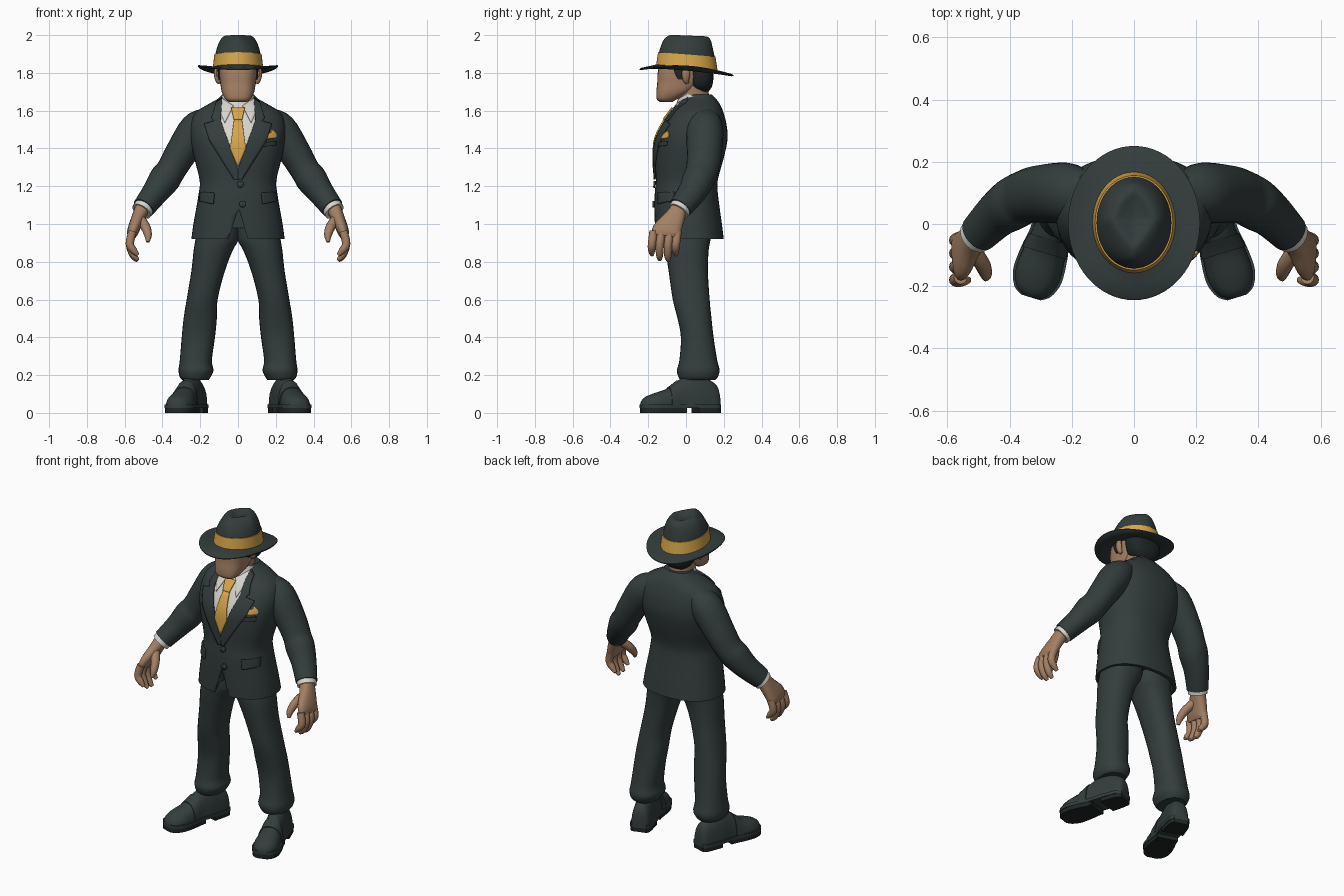
import bpy, bmesh, math
from mathutils import Vector
from mathutils.bvhtree import BVHTree

if "Cube" in bpy.data.objects:
    bpy.data.objects.remove(bpy.data.objects["Cube"])


def material(name, r, g, b):
    m = bpy.data.materials.new(name)
    m.diffuse_color = (r, g, b, 1)
    m.use_nodes = True
    m.node_tree.nodes["Principled BSDF"].inputs["Base Color"].default_value = m.diffuse_color
    return m


SUIT = material("charcoal_cloth", 0.034, 0.046, 0.046)
GOLD = material("gold_cloth", 0.68, 0.38, 0.07)
SKIN = material("skin", 0.37, 0.215, 0.125)
SHIRT = material("white_cloth", 0.68, 0.66, 0.62)
DARK = material("dark_hair_and_sole", 0.014, 0.019, 0.019)


def finish(name, bm, mat, mirror=False, angle=40):
    bmesh.ops.recalc_face_normals(bm, faces=bm.faces)
    me = bpy.data.meshes.new(name)
    bm.to_mesh(me)
    bm.free()
    me.materials.append(mat)
    me.shade_smooth()
    me.set_sharp_from_angle(angle=math.radians(angle))
    ob = bpy.data.objects.new(name, me)
    bpy.context.collection.objects.link(ob)
    if mirror:
        ob.modifiers.new("Mirror", 'MIRROR').use_mirror_merge = False
    return ob


def smooth(rows, k=4):
    """Catmull-Rom interpolation of number rows."""
    out = []
    for i in range(len(rows) - 1):
        a, b, c, d = rows[max(i - 1, 0)], rows[i], rows[i + 1], rows[min(i + 2, len(rows) - 1)]
        for j in range(k):
            t = j / k
            out.append([0.5 * (2 * q + (r - p) * t + (2 * p - 5 * q + 4 * r - s) * t * t
                               + (3 * q - p - 3 * r + s) * t ** 3) for p, q, r, s in zip(a, b, c, d)])
    return out + [list(rows[-1])]


def ring(c, u, v, n=32, p=2.0):
    """Superellipse around c with half-axis vectors u and v."""
    pts = []
    for i in range(n):
        a = 2 * math.pi * i / n
        x, y = math.cos(a), math.sin(a)
        pts.append(c + u * math.copysign(abs(x) ** (2 / p), x) + v * math.copysign(abs(y) ** (2 / p), y))
    return pts


def loft(name, rings, mat, mirror=False, closed=False, angle=40):
    bm = bmesh.new()
    vs = [[bm.verts.new(p) for p in r] for r in rings]
    n = len(vs[0])
    for a, b in zip(vs, vs[1:] + vs[:1] if closed else vs[1:]):
        for i in range(n):
            bm.faces.new((a[i], a[(i + 1) % n], b[(i + 1) % n], b[i]))
    if not closed:
        bm.faces.new(vs[0])
        bm.faces.new(vs[-1])
    return finish(name, bm, mat, mirror, angle)


def boxring(row, n=32, p=2.3):
    z, x0, x1, y0, y1 = row
    return ring(Vector(((x0 + x1) / 2, (y0 + y1) / 2, z)), Vector(((x1 - x0) / 2, 0, 0)),
                Vector((0, (y1 - y0) / 2, 0)), n, p)


def stack(name, rows, mat, mirror=False, n=32, p=2.3, k=4):
    return loft(name, [boxring(r, n, p) for r in smooth(rows, k)], mat, mirror)


def tube(name, pts, mat, mirror=True, n=20, p=2.0, k=4, ref=(0, 1, 0)):
    """Rows are x, y, z, half-width across, half-width along ref."""
    rows = smooth(pts, k)
    c = [Vector(r[:3]) for r in rows]
    rings = []
    for i, r in enumerate(rows):
        t = (c[min(i + 1, len(c) - 1)] - c[max(i - 1, 0)]).normalized()
        u = Vector(ref).cross(t).normalized()
        rings.append(ring(c[i], u * r[3], t.cross(u) * r[4], n, p))
    return loft(name, rings, mat, mirror)


# Jacket body with a hollow hem
body = [(0.92, .247, -.165, .20), (1.0, .236, -.166, .19), (1.15, .21, -.166, .17), (1.23, .203, -.16, .168),
        (1.35, .232, -.163, .20), (1.45, .25, -.155, .22), (1.53, .25, -.118, .214), (1.59, .225, -.078, .198),
        (1.63, .165, -.045, .182), (1.662, .108, -.015, .16), (1.685, .085, .01, .138)]
rings = [boxring((z, -w, w, a, b), 48) for z, w, a, b in smooth(body)]
rings = [boxring((z, -w, w, -w * .65, w * .75), 48) for z, w in ((.98, .21), (.921, .234))] + rings
jacket = loft("jacket", rings, SUIT)
bm = bmesh.new()
bm.from_mesh(jacket.data)
tree = BVHTree.FromBMesh(bm)
bm.free()


def plate(name, outline, mat, lift=.003, thick=.006, mirror=False, cuts=3):
    """Flat x-z outline wrapped onto the jacket front."""
    bm = bmesh.new()
    bm.faces.new([bm.verts.new((x, 0, z)) for x, z in outline])
    bmesh.ops.triangulate(bm, faces=bm.faces[:])
    for _ in range(cuts):
        bmesh.ops.subdivide_edges(bm, edges=bm.edges[:], cuts=1, use_grid_fill=True)
    for v in bm.verts:
        hit = tree.ray_cast(Vector((v.co.x, -1, v.co.z)), Vector((0, 1, 0)))[0]
        v.co.y = (hit.y if hit else 0) - lift
    ob = finish(name, bm, mat, mirror)
    s = ob.modifiers.new("Solidify", 'SOLIDIFY')
    s.thickness, s.offset = thick, 0


# Notch below the buttons
bm = bmesh.new()
tri = [[bm.verts.new((x, y, z)) for x, z in ((-.065, .88), (.065, .88), (.003, 1.08))] for y in (-.3, -.09)]
bm.faces.new(tri[0])
bm.faces.new(tri[1])
for i in range(3):
    bm.faces.new((tri[0][i], tri[0][i - 1], tri[1][i - 1], tri[1][i]))
cutter = finish("hem_cutter", bm, SUIT)
cutter.hide_render = True
cutter.hide_viewport = True
cutter.display_type = 'WIRE'
cut = jacket.modifiers.new("Hem notch", 'BOOLEAN')
cut.operation, cut.object = 'DIFFERENCE', cutter

# Shirt front, tie, lapels, pockets and buttons
plate("shirt_front", [(-.088, 1.655), (.088, 1.655), (.1, 1.56), (0, 1.28), (-.1, 1.56)], SHIRT, .002, .004, cuts=4)
plate("shirt_collar_wing", [(.025, 1.625), (.088, 1.668), (.098, 1.60), (.07, 1.535)], SHIRT, .008, .006, True)
plate("tie_blade", [(-.02, 1.56), (.02, 1.56), (.042, 1.40), (0, 1.30), (-.042, 1.40)], GOLD, .011, .008)
plate("tie_knot", [(-.036, 1.615), (.036, 1.615), (.022, 1.553), (-.022, 1.553)], GOLD, .015, .009)
plate("lapel", [(.082, 1.668), (.115, 1.645), (.14, 1.56), (.125, 1.545), (.178, 1.53), (.15, 1.44),
                (.022, 1.235), (0, 1.235), (0, 1.29), (.092, 1.55)], SUIT, .008, .009, True)
plate("pocket_flap", [(.125, 1.165), (.2, 1.17), (.203, 1.12), (.13, 1.105)], SUIT, .006, .009, True)
plate("breast_pocket", [(.125, 1.43), (.2, 1.44), (.2, 1.415), (.125, 1.41)], SUIT, .005, .008)
plate("pocket_square", [(.13, 1.448), (.205, 1.455), (.205, 1.475), (.185, 1.497), (.17, 1.478)], GOLD, .005, .008)
for x, z in ((.012, 1.21), (.024, 1.105)):
    plate("jacket_button", [(x + .018 * math.cos(a * math.pi / 6), z + .018 * math.sin(a * math.pi / 6))
                            for a in range(12)], SUIT, .007, .009, cuts=1)

# Sleeves, cuffs and cuff buttons
tube("sleeve", [(.15, .10, 1.57, .055, .07), (.215, .10, 1.505, .092, .097), (.305, .097, 1.37, .084, .092),
                (.355, .085, 1.285, .078, .086), (.39, .065, 1.235, .083, .085), (.44, .03, 1.165, .07, .075),
                (.50, -.03, 1.085, .06, .064)], SUIT, n=24)
tube("shirt_cuff", [(.485, -.015, 1.105, .055, .058), (.511, -.041, 1.067, .055, .058)], SHIRT, k=1)
for i in range(3):
    bm = bmesh.new()
    bmesh.ops.create_icosphere(bm, subdivisions=2, radius=.009)
    bmesh.ops.translate(bm, verts=bm.verts, vec=(.515 - i * .014, .032 + i * .014, 1.12 + i * .02))
    finish("sleeve_button", bm, SUIT, True)

# Hands
tube("palm", [(.505, -.035, 1.085, .04, .042), (.53, -.062, 1.03, .035, .056), (.555, -.10, .965, .031, .077),
              (.562, -.108, .935, .022, .074)], SKIN, p=2.4)
for y, low in ((-.172, .835), (-.13, .81), (-.086, .805), (-.045, .835)):
    tube("finger", [(.558, y, .96, .022, .022), (.573, y - .008, .895, .022, .022),
                    (.552, y - .01, low + .025, .019, .019), (.53, y - .008, low, .009, .010)], SKIN, n=12, k=3)
tube("thumb", [(.525, -.075, 1.035, .026, .028), (.49, -.125, .985, .026, .026), (.476, -.16, .94, .02, .021),
               (.478, -.175, .905, .009, .010)], SKIN, n=12, k=3)

# Trousers
stack("trouser_leg", [(1.0, -.01, .215, -.11, .14), (.92, -.004, .225, -.112, .13), (.86, .028, .235, -.108, .12),
                      (.75, .07, .247, -.092, .116), (.6, .108, .272, -.07, .125), (.5, .112, .288, -.045, .135),
                      (.4, .122, .298, -.027, .146), (.28, .138, .308, -.035, .165), (.225, .13, .315, -.048, .178),
                      (.19, .145, .308, -.04, .168), (.175, .155, .295, -.03, .155)], SUIT, True, 28)

# Shoes, turned outward
heel, toe = Vector((.207, .172, 0)), Vector((.332, -.236, 0))
axis = toe - heel
side = Vector((-axis.y, axis.x, 0)).normalized()
foot = [(0, .038, .11), (.06, .055, .16), (.3, .062, .20), (.5, .06, .178), (.65, .07, .132), (.83, .074, .105),
        (.95, .055, .083), (1, .026, .06)]
stations = smooth(foot)


def shoe_rings(rows, grow=0):
    out = []
    for s, w, h in rows:
        r = ring(heel + axis * s + Vector((0, 0, .025)), side * (w + grow), Vector((0, 0, h - .025 + grow)), 24, 2.4)
        out.append([Vector((q.x, q.y, max(q.z, .025))) for q in r])
    return out


def sole(name, s0, s1, z0, z1, mat, grow=.004):
    edge = [(s, w + grow) for s, w, h in stations if s0 <= s <= s1]
    pts = [heel + axis * s + side * w for s, w in edge] + [heel + axis * s - side * w for s, w in reversed(edge)]
    loft(name, [[q + Vector((0, 0, z)) for q in pts] for z in (z0, z1)], mat, True)


loft("shoe_upper", shoe_rings(stations), SUIT, True)
loft("shoe_strap", shoe_rings([r for r in stations if .53 <= r[0] <= .66], .005), SUIT, True)
sole("shoe_welt", 0, 1, .025, .045, SUIT, .007)
sole("shoe_heel", 0, .33, 0, .03, DARK)
sole("shoe_sole", .43, 1, 0, .03, DARK)

# Neck, shirt collar, head, ears and hair
tube("neck", [(0, .055, 1.58, .075, .08), (0, .04, 1.66, .074, .083), (0, .03, 1.76, .078, .085)], SKIN, False, 24)
tube("shirt_collar", [(0, .045, 1.61, .10, .10), (0, .062, 1.672, .088, .094)], SHIRT, False, 32, k=2)
head = [(1.647, .048, -.14, -.07), (1.662, .068, -.155, -.045), (1.70, .086, -.157, .03), (1.75, .094, -.152, .085),
        (1.80, .10, -.15, .11), (1.87, .10, -.135, .12)]
stack("head", [(z, -w, w, a, b) for z, w, a, b in head], SKIN, p=2.7)
tube("ear", [(.10, .005, 1.745, .008, .010), (.109, 0, 1.765, .013, .017), (.114, 0, 1.80, .014, .022),
             (.112, 0, 1.83, .008, .012)], SKIN, n=12)
hair = [(1.702, .055, .05, .12), (1.73, .088, .018, .138), (1.78, .106, .012, .145), (1.86, .108, 0, .137)]
stack("hair", [(z, -w, w, a, b) for z, w, a, b in hair], DARK, p=2.5)
stack("sideburn", [(1.765, .088, .103, -.04, -.014), (1.80, .085, .107, -.06, .0), (1.86, .085, .108, -.072, .02)],
      DARK, True, 16, 3)

# Hat brim: curled ring, top and bottom skins
brim = []
for f, dz in ((0, 0), (.5, 0), (.92, 0), (1, -.003), (1, -.008), (.92, -.012), (.5, -.012), (0, -.012)):
    r = ring(Vector((0, .003, 0)), Vector((.115 + .097 * f, 0, 0)), Vector((0, .145 + .103 * f, 0)), 64)
    for q in r:
        inner = 1.834 - .1 * q.y
        outer = 1.842 - .035 * (q.y / .25) ** 2 - .06 * q.y
        q.z = inner + (outer - inner) * f * f - .012 * math.sin(math.pi * f) + dz
    brim.append(r)
loft("hat_brim", brim, SUIT, closed=True)


# Hat crown: pinched teardrop top with a dent; band around its foot
def crown_rings(rows, grow=0):
    out = []
    for h, rx, ry, yc, p, pinch in rows:
        r = ring(Vector((0, yc, 1.832 + h)), Vector((rx + grow, 0, 0)), Vector((0, ry + grow, 0)), 48, p)
        for q in r:
            q.x *= 1 - pinch * max(0, -(q.y - yc) / ry)
            q.z -= (.1 - .35 * h) * q.y
        out.append(r)
    return out


low = [(-.008, .129, .158, .005, 2, 0), (.066, .12, .147, .004, 2, 0)]
top = [(.115, .107, .134, .006, 1.95, .15), (.145, .092, .122, .01, 1.75, .3), (.162, .076, .104, .014, 1.55, .35),
       (.166, .06, .085, .016, 1.45, .35), (.158, .035, .055, .018, 1.4, .3), (.150, .006, .012, .018, 1.4, 0)]
loft("hat_crown", crown_rings(smooth(low + top, 3)), SUIT, angle=50)
band = crown_rings(low, .005) + crown_rings(low[::-1], -.004)
loft("hat_band", band, GOLD, closed=True)
